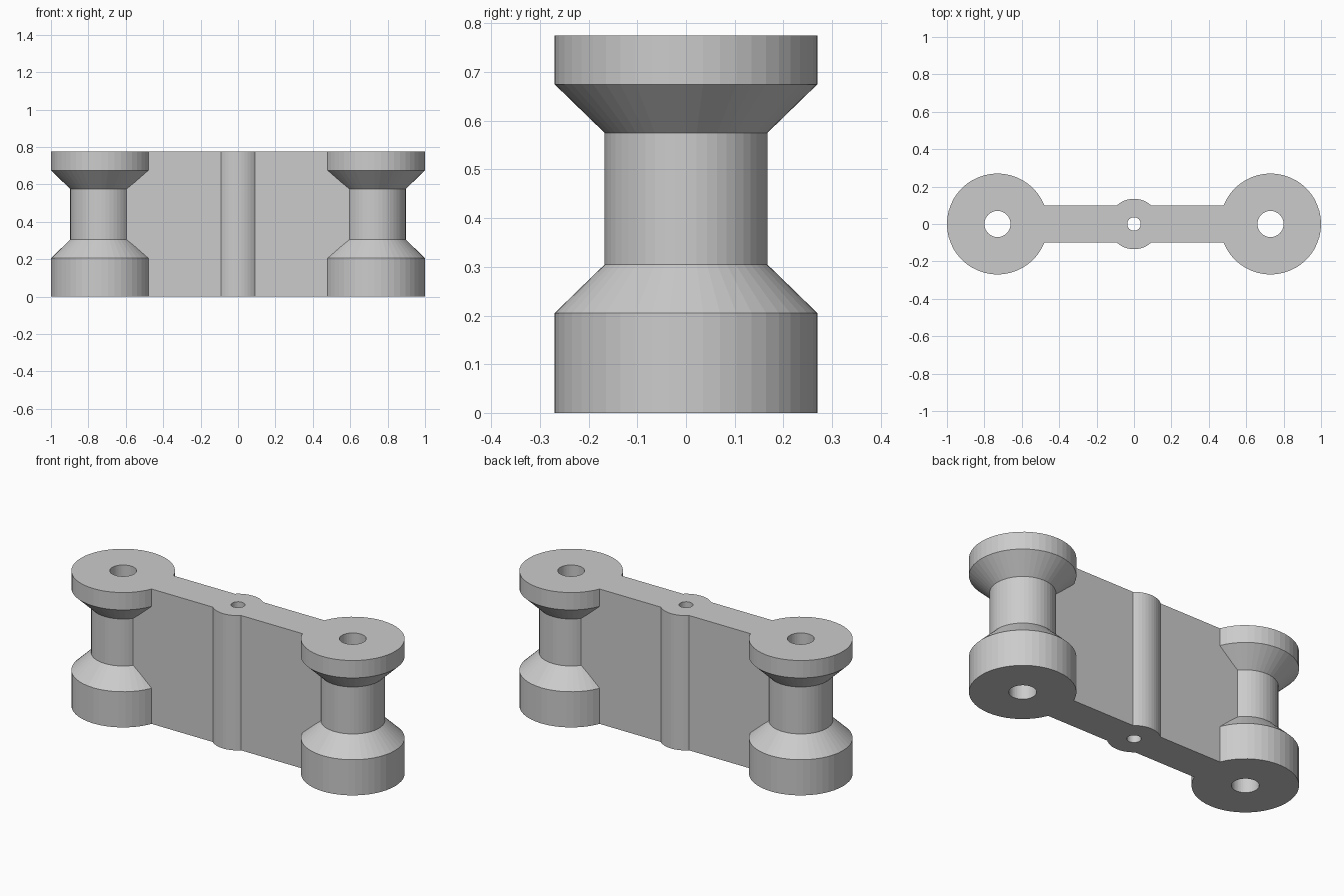
import bpy, bmesh, math
from mathutils import Matrix

cube = bpy.data.objects.get("Cube")
if cube:
    bpy.data.objects.remove(cube, do_unlink=True)

HEIGHT = 0.775
SPOOL_X = 0.73
SEGMENTS = 48

grey = bpy.data.materials.new("plain_grey")
grey.use_nodes = True
grey.diffuse_color = (0.6, 0.6, 0.6, 1)
grey.node_tree.nodes["Principled BSDF"].inputs["Base Color"].default_value = grey.diffuse_color


def add_object(name, bm):
    bmesh.ops.recalc_face_normals(bm, faces=bm.faces)
    mesh = bpy.data.meshes.new(name)
    bm.to_mesh(mesh)
    bm.free()
    mesh.materials.append(grey)
    obj = bpy.data.objects.new(name, mesh)
    bpy.context.collection.objects.link(obj)
    return obj


def turned(name, x, profile):
    """Solid of revolution with capped ends; profile holds (radius, z)."""
    bm = bmesh.new()
    angles = [math.tau * i / SEGMENTS for i in range(SEGMENTS)]
    rings = [[bm.verts.new((x + r * math.cos(a), r * math.sin(a), z)) for a in angles]
             for r, z in profile]
    for low, high in zip(rings, rings[1:]):
        for i in range(SEGMENTS):
            j = (i + 1) % SEGMENTS
            bm.faces.new((low[i], low[j], high[j], high[i]))
    bm.faces.new(rings[0])
    bm.faces.new(rings[-1])
    return add_object(name, bm)


def combine(target, tool, operation):
    """Apply an exact boolean, then remove the tool."""
    mod = target.modifiers.new(operation.lower(), 'BOOLEAN')
    mod.operation = operation
    mod.solver = 'EXACT'
    mod.object = tool
    bpy.context.view_layer.objects.active = target
    bpy.ops.object.modifier_apply(modifier=mod.name)
    bpy.data.objects.remove(tool, do_unlink=True)


# Flat web joining the two spools
bm = bmesh.new()
bmesh.ops.create_cube(bm, size=1, matrix=Matrix.Translation((0, 0, HEIGHT / 2))
                      @ Matrix.Diagonal((2 * SPOOL_X, 0.2, HEIGHT, 1)))
link = add_object("spool_link", bm)

# Central boss and the two flanged spools
combine(link, turned("centre_boss", 0, [(0.135, 0), (0.135, HEIGHT)]), 'UNION')
spool = [(0.27, 0), (0.27, 0.205), (0.167, 0.305),
         (0.167, 0.575), (0.27, 0.675), (0.27, HEIGHT)]
for x in (-SPOOL_X, SPOOL_X):
    combine(link, turned("spool", x, spool), 'UNION')

# Vertical bores right through
for x, radius in ((-SPOOL_X, 0.07), (0, 0.036), (SPOOL_X, 0.07)):
    combine(link, turned("bore", x, [(radius, -0.1), (radius, HEIGHT + 0.1)]), 'DIFFERENCE')
